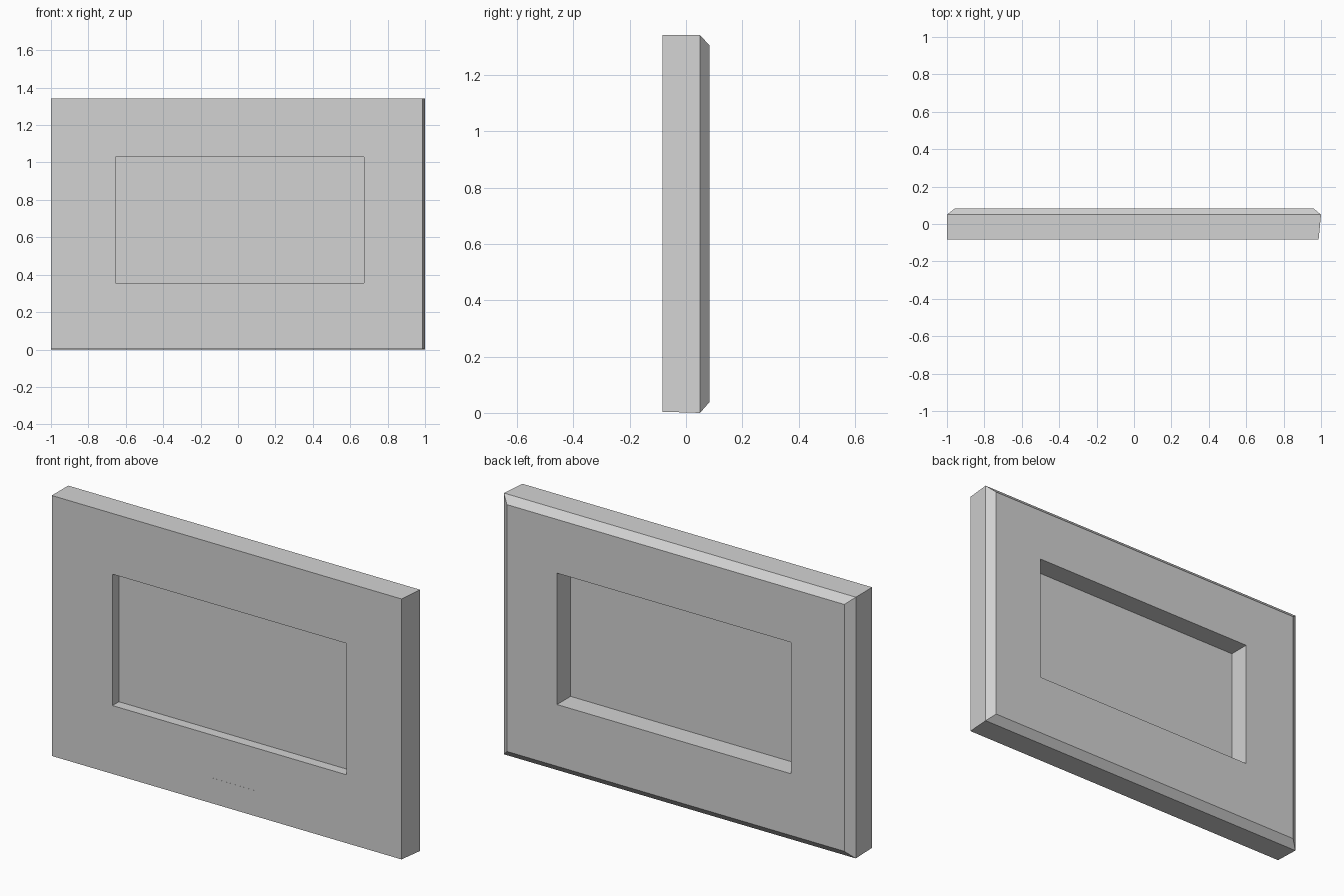
import bpy
import bmesh
from mathutils import Vector

cube = bpy.data.objects.get("Cube")
if cube:
    bpy.data.objects.remove(cube, do_unlink=True)

GREY = (0.65, 0.65, 0.65, 1)
mat = bpy.data.materials.new("light grey")
mat.use_nodes = True
mat.diffuse_color = GREY
mat.node_tree.nodes["Principled BSDF"].inputs["Base Color"].default_value = GREY


def finish(name, bm):
    bmesh.ops.recalc_face_normals(bm, faces=bm.faces)
    mesh = bpy.data.meshes.new(name)
    bm.to_mesh(mesh)
    bm.free()
    mesh.materials.append(mat)
    obj = bpy.data.objects.new(name, mesh)
    bpy.context.collection.objects.link(obj)
    return obj


def rectangle(bm, x0, x1, z0, z1, y):
    corners = ((x0, z0), (x1, z0), (x1, z1), (x0, z1))
    return [bm.verts.new(Vector((x, y, z))) for x, z in corners]


def plate(name, x0, x1, z0, z1, y0, y1):
    bm = bmesh.new()
    a = rectangle(bm, x0, x1, z0, z1, y0)
    b = rectangle(bm, x0, x1, z0, z1, y1)
    bm.faces.new(a)
    bm.faces.new(b)
    for i in range(4):
        j = (i + 1) % 4
        bm.faces.new((a[i], a[j], b[j], b[i]))
    return finish(name, bm)


FRONT, SHOULDER, BACK = -0.083, 0.05, 0.083
HEIGHT = 1.342
OPENING = (-0.655, 0.675, 0.355, 1.03)

# Frame: closed loop of rectangles around the opening, chamfered at the back
bm = bmesh.new()
rings = [
    rectangle(bm, *OPENING, FRONT),
    rectangle(bm, -1, 0.987, 0.004, HEIGHT, FRONT),
    rectangle(bm, -1, 1, 0, HEIGHT, SHOULDER),
    rectangle(bm, -0.958, 0.96, 0.038, HEIGHT - 0.036, BACK),
    rectangle(bm, *OPENING, BACK),
]
for a, b in zip(rings, rings[1:] + rings[:1]):
    for i in range(4):
        j = (i + 1) % 4
        bm.faces.new((a[i], a[j], b[j], b[i]))
finish("frame", bm)

# Thin panel set inside the opening
plate("inner_panel", *OPENING, -0.031, -0.027)

# Small flush plate below the opening
plate("lower_plate", -0.11, 0.166, 0.05, 0.135, FRONT - 0.0005, FRONT + 0.002)
